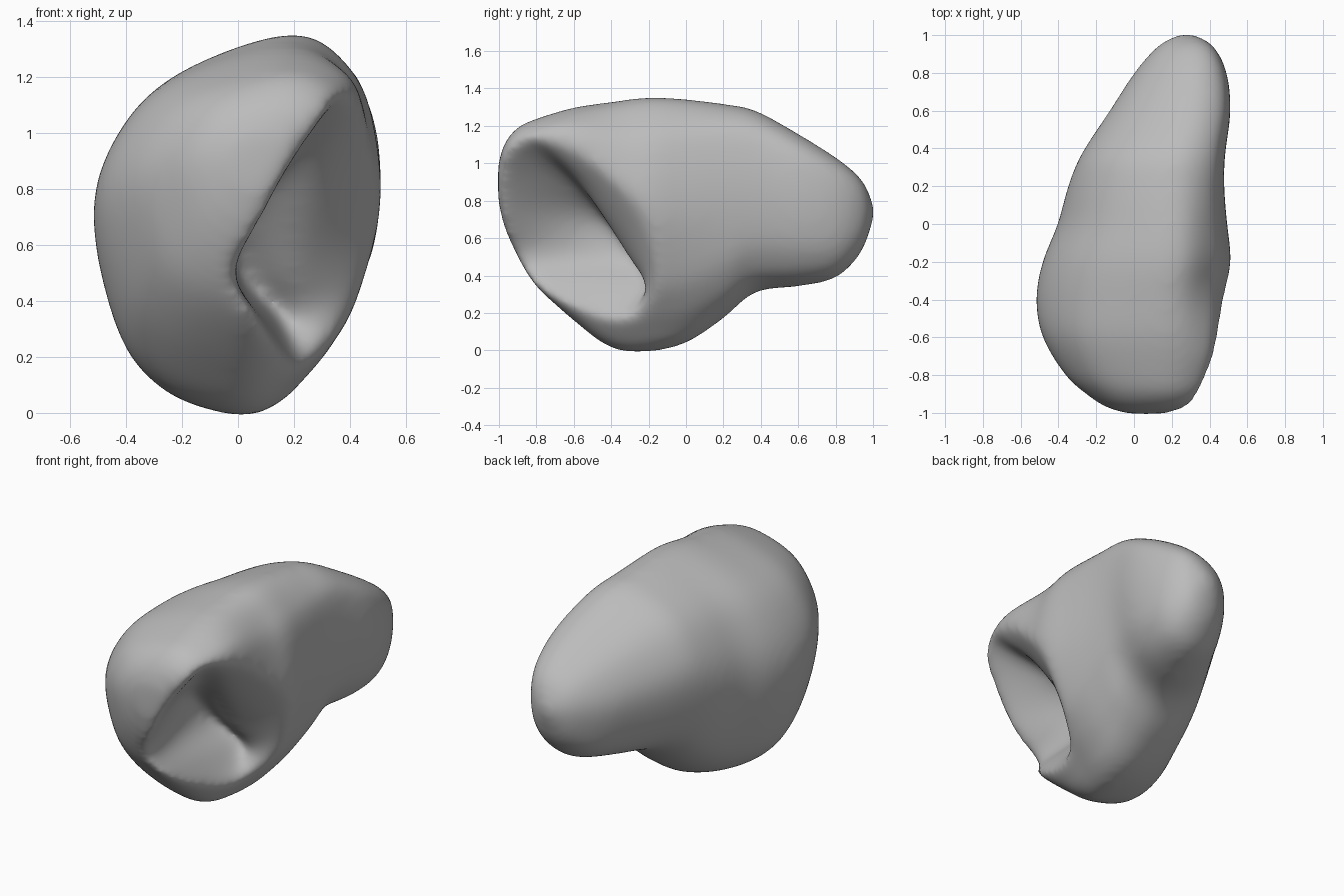
import bpy, bmesh
from mathutils import Vector

cube = bpy.data.objects.get("Cube")
if cube:
    bpy.data.objects.remove(cube)

clay = bpy.data.materials.new("mid grey clay")
clay.use_nodes = True
clay.diffuse_color = (0.5, 0.5, 0.5, 1)
clay.node_tree.nodes["Principled BSDF"].inputs["Base Color"].default_value = (0.5, 0.5, 0.5, 1)


def spline(a, b, c, d, t):
    return b + 0.5 * t * (c - a + t * (2 * a - 5 * b + 4 * c - d + t * (3 * (b - c) + d - a)))


def refine(rows, steps, closed):
    """Smooth curve through the rows."""
    n, out = len(rows), []
    for i in range(n if closed else n - 1):
        ids = [(i + k) % n if closed else min(max(i + k, 0), n - 1) for k in (-1, 0, 1, 2)]
        p = [Vector(rows[k]) for k in ids]
        out += [spline(*p, s / steps) for s in range(steps)]
    return out if closed else out + [Vector(rows[-1])]


def ramp(value):
    return min(max(value, 0), 1)


def loft(name, rings):
    """Closed skin over a row of rings."""
    bm = bmesh.new()
    rows = [[bm.verts.new(p) for p in ring] for ring in rings]
    for r, s in zip(rows, rows[1:]):
        for i in range(len(r)):
            j = (i + 1) % len(r)
            bm.faces.new((r[i], r[j], s[j], s[i]))
    bm.faces.new(rows[0])
    bm.faces.new(rows[-1])
    bmesh.ops.recalc_face_normals(bm, faces=bm.faces)
    mesh = bpy.data.meshes.new(name)
    bm.to_mesh(mesh)
    bm.free()
    mesh.materials.append(clay)
    obj = bpy.data.objects.new(name, mesh)
    bpy.context.collection.objects.link(obj)
    return obj


# Cross-sections in a unit box, (x, z): shared left side, then right sides of each region
left_side = [(0.31, 0.91), (0.1, 0.76), (0, 0.53), (0.09, 0.21), (0.25, 0.06)]
front_outline, body_outline, tail_outline = [refine(right + left_side, 5, True) for right in (
    [(0.48, 0), (0.6, 0.015), (0.7, 0.09), (0.8, 0.18), (0.9, 0.32), (0.99, 0.6),
     (1, 0.83), (0.94, 0.94), (0.7, 1)],
    [(0.48, 0), (0.6, 0.015), (0.7, 0.09), (0.8, 0.18), (0.9, 0.29), (1, 0.52),
     (0.98, 0.74), (0.9, 0.89), (0.7, 1)],
    [(0.5, 0), (0.68, 0.03), (0.77, 0.07), (0.85, 0.13), (0.95, 0.28), (1, 0.52),
     (0.99, 0.76), (0.92, 0.92), (0.68, 1)])]

# Stations along the body: y, left x, right x, bottom z, top z
stations = refine([(-1.005, -0.03, 0.16, 0.8, 1), (-0.97, -0.15, 0.29, 0.64, 1.11),
                   (-0.9, -0.255, 0.355, 0.47, 1.195), (-0.8, -0.365, 0.4, 0.34, 1.24),
                   (-0.6, -0.485, 0.45, 0.16, 1.3), (-0.4, -0.52, 0.48, 0.015, 1.33),
                   (-0.2, -0.485, 0.51, -0.005, 1.355), (0, -0.405, 0.49, 0.04, 1.345),
                   (0.2, -0.35, 0.475, 0.17, 1.32), (0.37, -0.28, 0.48, 0.31, 1.285),
                   (0.6, -0.13, 0.51, 0.34, 1.16), (0.8, 0, 0.49, 0.385, 1.035),
                   (0.93, 0.11, 0.43, 0.51, 0.93), (0.985, 0.19, 0.36, 0.64, 0.83),
                   (1.005, 0.24, 0.31, 0.7, 0.78)], 4, False)

rings = []
for y, x0, x1, z0, z1 in stations:
    front, tail = ramp((-0.3 - y) / 0.4), ramp((y + 0.25) / 0.5)
    mix = [b.lerp(f, front).lerp(t, tail)
           for f, b, t in zip(front_outline, body_outline, tail_outline)]
    rings.append([(x0 + (x1 - x0) * q.x, y, z0 + (z1 - z0) * q.y) for q in mix])
body = loft("folded_body", rings)

# Fold: z, then x, y of front lip, deepest crease, back-wall bulge and back rim
fold = refine([(0.12, 0.2, -0.53, 0.25, -0.4, 0.27, -0.35, 0.31, -0.3),
               (0.22, 0.15, -0.62, 0.2, -0.31, 0.27, -0.26, 0.34, -0.2),
               (0.35, 0.07, -0.76, 0.13, -0.22, 0.25, -0.22, 0.4, -0.16),
               (0.5, -0.01, -0.88, 0, -0.29, 0.21, -0.31, 0.45, -0.17),
               (0.7, 0.09, -0.97, -0.02, -0.45, 0.25, -0.43, 0.48, -0.24),
               (0.9, 0.2, -0.98, 0.14, -0.62, 0.31, -0.56, 0.48, -0.38),
               (1.06, 0.31, -0.95, 0.3, -0.78, 0.38, -0.7, 0.47, -0.54),
               (1.16, 0.4, -0.92, 0.41, -0.84, 0.43, -0.79, 0.47, -0.7)], 4, False)

rings = []
for row in fold:
    lip, crease, bulge, rim = [Vector((row[i], row[i + 1], row[0])) for i in (1, 3, 5, 7)]
    out_lip = lip + Vector((0.04, -0.3, 0))
    out_rim = rim + Vector((0.2, 0.3, 0))
    far = Vector((1, -1.2, row[0]))
    rings.append(refine([lip, crease, bulge, rim, out_rim, far, out_lip], 5, True))
cutter = loft("fold_cutter", rings)
cutter.hide_render = True
cutter.hide_set(True)

cut = body.modifiers.new("fold", 'BOOLEAN')
cut.operation = 'DIFFERENCE'
cut.object = cutter
cut.solver = 'EXACT'
skin = body.modifiers.new("even_skin", 'REMESH')
skin.mode = 'VOXEL'
skin.voxel_size = 0.02
skin.use_smooth_shade = True
soften = body.modifiers.new("soft_rim", 'SMOOTH')
soften.factor = 0.5
soften.iterations = 36
